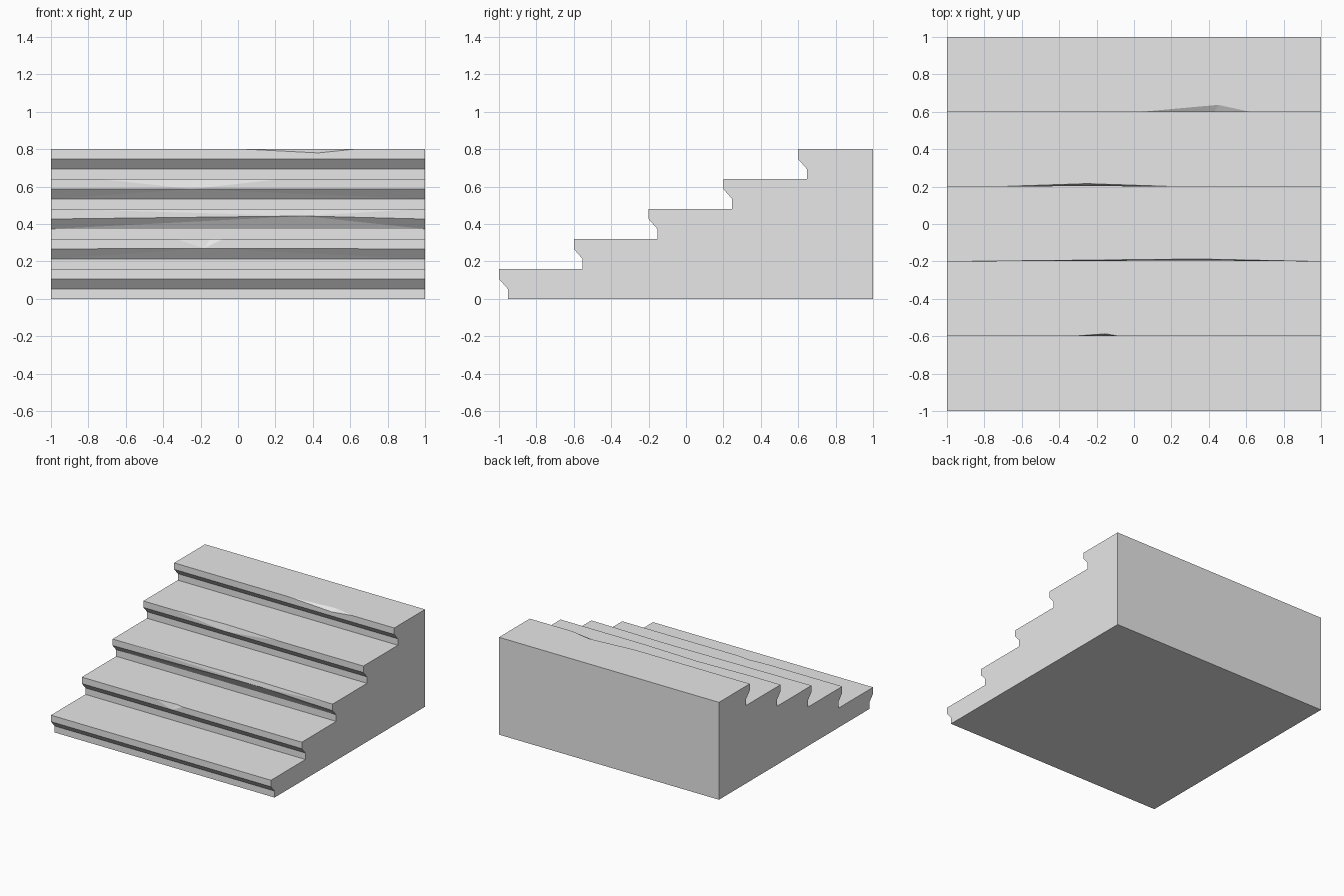
import bpy
import bmesh

cube = bpy.data.objects.get("Cube")
if cube:
    bpy.data.objects.remove(cube, do_unlink=True)

STEPS, RISE, RUN, RECESS = 5, 0.16, 0.4, 0.047

stone = bpy.data.materials.new("grey_stone")
stone.use_nodes = True
stone.diffuse_color = (0.8, 0.8, 0.8, 1)
stone.node_tree.nodes["Principled BSDF"].inputs["Base Color"].default_value = (0.8, 0.8, 0.8, 1)

# Worn chips by step: left x, right x, deepest point on the tread, lowest point on the nosing
chips = {
    1: (-0.33, -0.08, (-0.15, -0.587, 0.32), (-0.18, -0.6, 0.27)),
    2: (-0.95, 0.97, (0.35, -0.187, 0.48), (0.35, -0.195, 0.443)),
    3: (-0.73, 0.23, (-0.25, 0.216, 0.64), (-0.25, 0.203, 0.587)),
    4: (0.04, 0.62, (0.45, 0.637, 0.8), (0.43, 0.6, 0.78)),
}

bm = bmesh.new()


def face(*points):
    bm.faces.new([bm.verts.new(p) for p in points])


def edge(y, z):
    return (-1, y, z), (1, y, z)


profile = []
for i in range(STEPS):
    front, low, top = -1 + i * RUN, i * RISE, (i + 1) * RISE
    inner = front + RECESS
    back = 1 if i == STEPS - 1 else front + RUN + RECESS
    outline = [(inner, low), (inner, low + RISE / 3), (front, top - RISE / 3), (front, top)]
    profile += outline
    (al, ar), (bl, br), (fl, fr), (tl, tr) = [edge(*p) for p in outline]
    kl, kr = edge(back, top)

    # Riser below the nosing
    face(al, ar, br, bl)
    if i not in chips:
        face(bl, br, fr, fl)
        face(fl, fr, tr, tl)
        face(tl, tr, kr, kl)
        continue

    # Nosing and tread around a chip
    left, right, deep, dip = chips[i]
    cl, cr = (left, front, top), (right, front, top)
    face(tl, cl, deep, cr, tr, kr, kl)
    face(cl, dip, deep)
    face(dip, cr, deep)
    if i == STEPS - 1:
        face(bl, br, fr, fl)
        face(fl, fr, tr, cr, dip, cl, tl)
    else:
        face(bl, br, dip)
        face(bl, dip, fl)
        face(br, fr, dip)
        face(fl, dip, cl, tl)
        face(dip, fr, tr, cr)

# Sides, back and underside
profile += [(1, STEPS * RISE), (1, 0)]
face(*[(1, y, z) for y, z in reversed(profile)])
face(*[(-1, y, z) for y, z in profile])
top = STEPS * RISE
face((-1, 1, 0), (-1, 1, top), (1, 1, top), (1, 1, 0))
face((-1, RECESS - 1, 0), (-1, 1, 0), (1, 1, 0), (1, RECESS - 1, 0))

bmesh.ops.remove_doubles(bm, verts=bm.verts[:], dist=0.0005)
bmesh.ops.recalc_face_normals(bm, faces=bm.faces[:])
mesh = bpy.data.meshes.new("stone_steps")
bm.to_mesh(mesh)
bm.free()
mesh.materials.append(stone)
steps = bpy.data.objects.new("stone_steps", mesh)
bpy.context.scene.collection.objects.link(steps)
